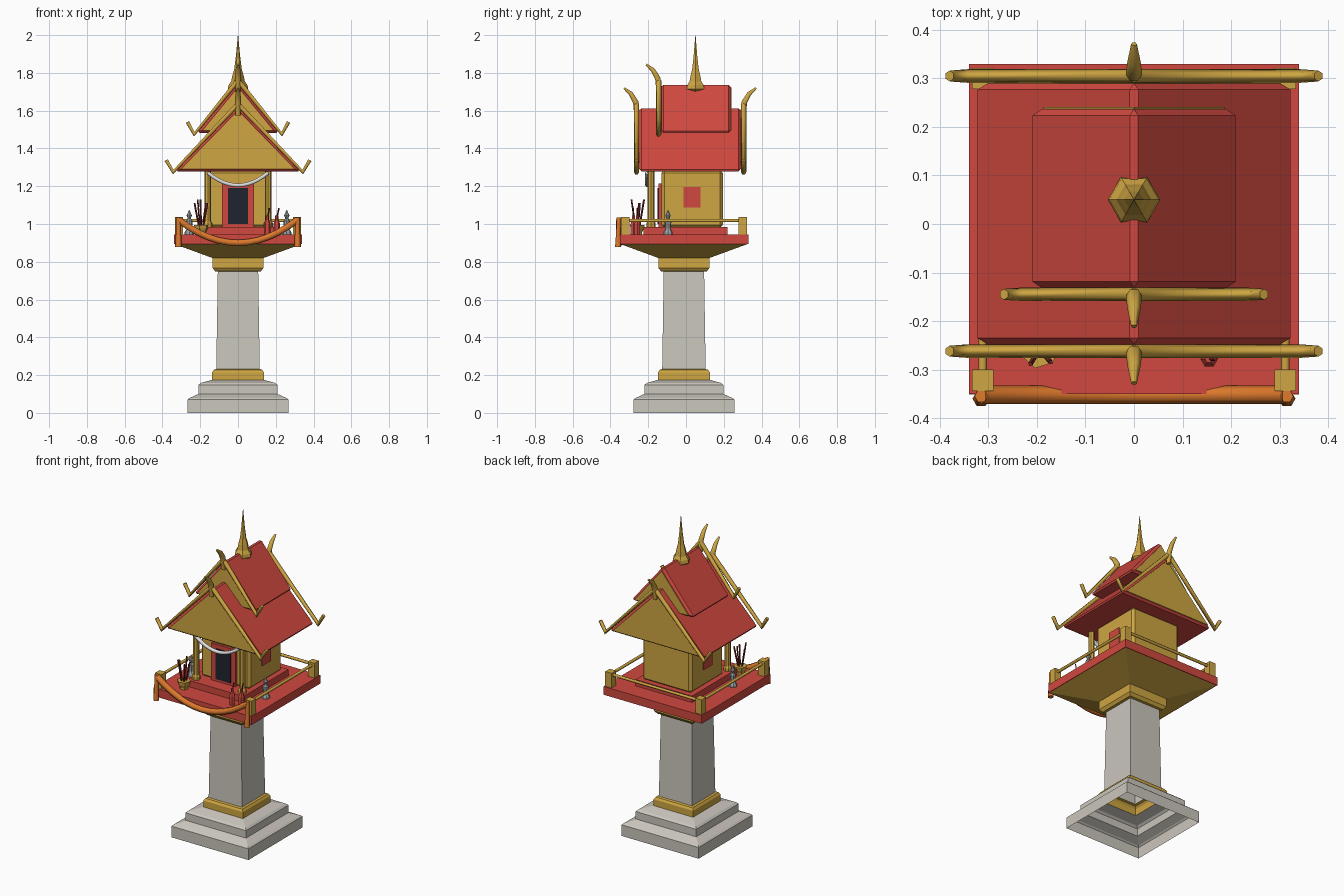
import bpy, bmesh, math
from mathutils import Vector, Matrix

if "Cube" in bpy.data.objects:
    bpy.data.objects.remove(bpy.data.objects["Cube"], do_unlink=True)


def material(name, r, g, b):
    m = bpy.data.materials.new(name)
    m.use_nodes = True
    m.diffuse_color = (r, g, b, 1)
    m.node_tree.nodes["Principled BSDF"].inputs["Base Color"].default_value = (r, g, b, 1)
    return m


RED = material("temple red", 0.63, 0.065, 0.05)
GOLD = material("gold paint", 0.62, 0.38, 0.055)
STONE = material("pale stone", 0.6, 0.57, 0.51)
ORANGE = material("marigold orange", 0.72, 0.19, 0.025)
DARK = material("dark doorway", 0.015, 0.017, 0.028)
WHITE = material("white garland", 0.75, 0.75, 0.75)
GREY = material("grey figure", 0.38, 0.4, 0.42)
MAROON = material("incense maroon", 0.2, 0.02, 0.02)


def finish(bm, name, mats, bevel=0):
    me = bpy.data.meshes.new(name)
    bm.to_mesh(me)
    bm.free()
    ob = bpy.data.objects.new(name, me)
    bpy.context.collection.objects.link(ob)
    for m in mats:
        me.materials.append(m)
    if bevel:
        mod = ob.modifiers.new("bevel", "BEVEL")
        mod.width = bevel
        mod.segments = 1
    return ob


def box(name, mat, x, y, z, bevel=0):
    """Box from (low, high) pairs."""
    bm = bmesh.new()
    bmesh.ops.create_cube(bm, size=1)
    for v in bm.verts:
        v.co = [p[0] if c < 0 else p[1] for c, p in zip(v.co, (x, y, z))]
    return finish(bm, name, [mat], bevel)


def lathe(name, mats, profile, sides, at=(0, 0, 0), turn=0, rule=None, open_base=False):
    """Rings of (radius, z) joined into a turned shape."""
    bm = bmesh.new()
    rings = []
    for r, z in profile:
        ring = []
        for i in range(sides):
            a = turn + math.tau * i / sides
            ring.append(bm.verts.new((at[0] + r * math.cos(a), at[1] + r * math.sin(a), at[2] + z)))
        rings.append(ring)
    for low, high in zip(rings, rings[1:]):
        for i in range(sides):
            j = (i + 1) % sides
            bm.faces.new((low[i], low[j], high[j], high[i]))
    bm.faces.new(rings[-1])
    if not open_base:
        bm.faces.new(rings[0][::-1])
    if rule:
        for f in bm.faces:
            f.material_index = rule(f.calc_center_median().z)
    return finish(bm, name, mats)


def tube(name, mat, points, radius, taper=None, res=1):
    cu = bpy.data.curves.new(name, "CURVE")
    cu.dimensions = "3D"
    cu.bevel_depth = radius
    cu.bevel_resolution = res
    cu.use_fill_caps = True
    sp = cu.splines.new("POLY")
    sp.points.add(len(points) - 1)
    for i, p in enumerate(points):
        sp.points[i].co = (*p, 1)
        sp.points[i].radius = taper[i] if taper else 1
    cu.materials.append(mat)
    ob = bpy.data.objects.new(name, cu)
    bpy.context.collection.objects.link(ob)
    bpy.ops.object.select_all(action="DESELECT")
    ob.select_set(True)
    bpy.context.view_layer.objects.active = ob
    bpy.ops.object.convert(target="MESH")
    return bpy.context.object


def prism(name, mat, half, z0, z1, y0, y1, bevel=0):
    """Triangular gable block running along y."""
    bm = bmesh.new()
    ends = [[bm.verts.new((x, y, z)) for x, z in ((-half, z0), (half, z0), (0, z1))] for y in (y0, y1)]
    bm.faces.new(ends[0])
    bm.faces.new(ends[1][::-1])
    for i in range(3):
        j = (i + 1) % 3
        bm.faces.new((ends[0][j], ends[0][i], ends[1][i], ends[1][j]))
    bmesh.ops.recalc_face_normals(bm, faces=bm.faces)
    return finish(bm, name, [mat], bevel)


# Pedestal: one square turned shape, open underneath
CY = -0.011
steps = [(.267, 0), (.267, .07), (.258, .078), (.21, .1), (.21, .147), (.198, .158), (.137, .175),
         (.137, .215), (.128, .228), (.115, .232), (.107, .748), (.122, .75), (.135, .768),
         (.135, .82), (.34, .895)]
lathe("pedestal", [STONE, GOLD], [(h * math.sqrt(2), z) for h, z in steps], 4, (0, CY, 0), math.pi / 4,
      lambda z: 1 if z > .747 or .172 < z < .231 else 0, open_base=True)

# Platform and raised floor
box("platform", RED, (-.34, .34), (-.35, .33), (.893, .945))
box("raised_floor", RED, (-.195, .195), (-.225, .22), (.94, .985))

# House with door, windows and porch columns
box("house", GOLD, (-.17, .17), (-.13, .195), (.98, 1.285), .015)
box("door_frame", RED, (-.085, .085), (-.145, -.12), (.985, 1.215))
box("door", DARK, (-.052, .052), (-.15, -.14), (1.0, 1.19))
for s, side in ((-1, "right"), (1, "left")):
    box(side + "_window", RED, sorted((s * .165, s * .176)), (-.012, .076), (1.088, 1.195))
    lathe(side + "_porch_column", [GOLD], [(.024, 0), (.024, .02), (.018, .03), (.018, .305)], 8,
          (s * .16, -.185, .985))

# Railing on the sides and back
for s, side in ((-1, "right"), (1, "left")):
    for y, end in ((-.322, "front"), (.3, "back")):
        box(f"{end}_{side}_post", GOLD, (s * .312 - .022, s * .312 + .022), (y - .022, y + .022), (.94, 1.037))
    tube(side + "_rail", GOLD, [(s * .312, -.32, 1.018), (s * .312, .3, 1.018)], .009)
tube("back_rail", GOLD, [(-.31, .3, 1.018), (.31, .3, 1.018)], .009)

# Two stacked roofs with gold gables
for name, half, z0, z1, y0, y1 in (("main", .332, 1.278, 1.622, -.248, .29),
                                   ("upper", .217, 1.482, 1.747, -.132, .237)):
    prism(name + "_roof", RED, half, z0, z1, y0, y1, .013)
    for y, end in ((y0, "front"), (y1, "back")):
        prism(f"{name}_{end}_gable", GOLD, half - .03, z0 + .012, z1 - .025, y - .004, y + .004)


# Barge boards with upturned ends and a curved horn at the peak
def barge(name, y, out, top, elbow, tip):
    for s, side in ((-1, "right"), (1, "left")):
        tube(f"{name}_{side}_barge", GOLD,
             [(0, y, top), (s * elbow[0], y, elbow[1]), (s * tip[0], y, tip[1])], .014, (1, 1, .8))
    tube(name + "_horn", GOLD, [(0, y, top - .06), (0, y + out * .004, top + .01),
                                (0, y + out * .03, top + .055), (0, y + out * .066, top + .085)],
         .017, (.8, 1, .8, .35))


barge("front", -.262, -1, 1.635, (.343, 1.275), (.38, 1.338))
barge("back", .305, 1, 1.635, (.343, 1.275), (.38, 1.338))
barge("upper", -.145, -1, 1.76, (.232, 1.475), (.268, 1.54))

# Spire
lathe("spire", [GOLD], [(.035, 1.7), (.054, 1.715), (.05, 1.735), (.036, 1.755), (.03, 1.785),
                        (.02, 1.82), (.011, 1.89), (.001, 2.0)], 6, (0, .05, 0))


# Garlands: a sagging swag, with tails on the larger one
def swag(name, mat, half, y, high, low, radius):
    pts = [(half * t / 6, y, low + (high - low) * (t / 6) ** 2) for t in range(-6, 7)]
    tube(name, mat, pts, radius)


swag("orange_garland", ORANGE, .315, -.352, 1.022, .9, .019)
swag("white_garland", WHITE, .16, -.205, 1.272, 1.205, .011)
for s, side in ((-1, "right"), (1, "left")):
    tube(side + "_garland_tail", ORANGE, [(s * .315, -.355, 1.035), (s * .315, -.358, .96),
                                          (s * .315, -.36, .878)], .017, (.8, .8, 1.05))

# Guardian figures beside the house
for s, side in ((-1, "right"), (1, "left")):
    lathe(side + "_figure", [GREY], [(.024, 0), (.024, .012), (.014, .03), (.018, .07), (.008, .085),
                                     (.014, .1), (.002, .128)], 8, (s * .258, -.095, .945))

# Incense pot with leaning sticks
pot = Vector((-.195, -.258, .945))
lathe("incense_pot", [GOLD], [(.026, 0), (.026, .01), (.036, .03), (.04, .05)], 6, pot, .3)
for i in range(5):
    a = math.tau * i / 5 + .4
    lean = Vector((math.cos(a), math.sin(a), 0))
    tube(f"incense_stick_{i + 1}", MAROON, [pot + lean * .012 + Vector((0, 0, .04)),
                                            pot + lean * .036 + Vector((0, 0, .165 + .02 * (i % 2)))], .005, res=0)

# Red offering bottles with straws
for i, (x, y) in enumerate(((.155, -.278), (.205, -.258))):
    lathe(f"offering_bottle_{i + 1}", [RED], [(.018, 0), (.018, .055), (.009, .08), (.009, .1)], 6, (x, y, .945))
    tube(f"bottle_straw_{i + 1}", MAROON, [(x, y, 1.03), (x + .012, y, 1.085)], .004, res=0)
